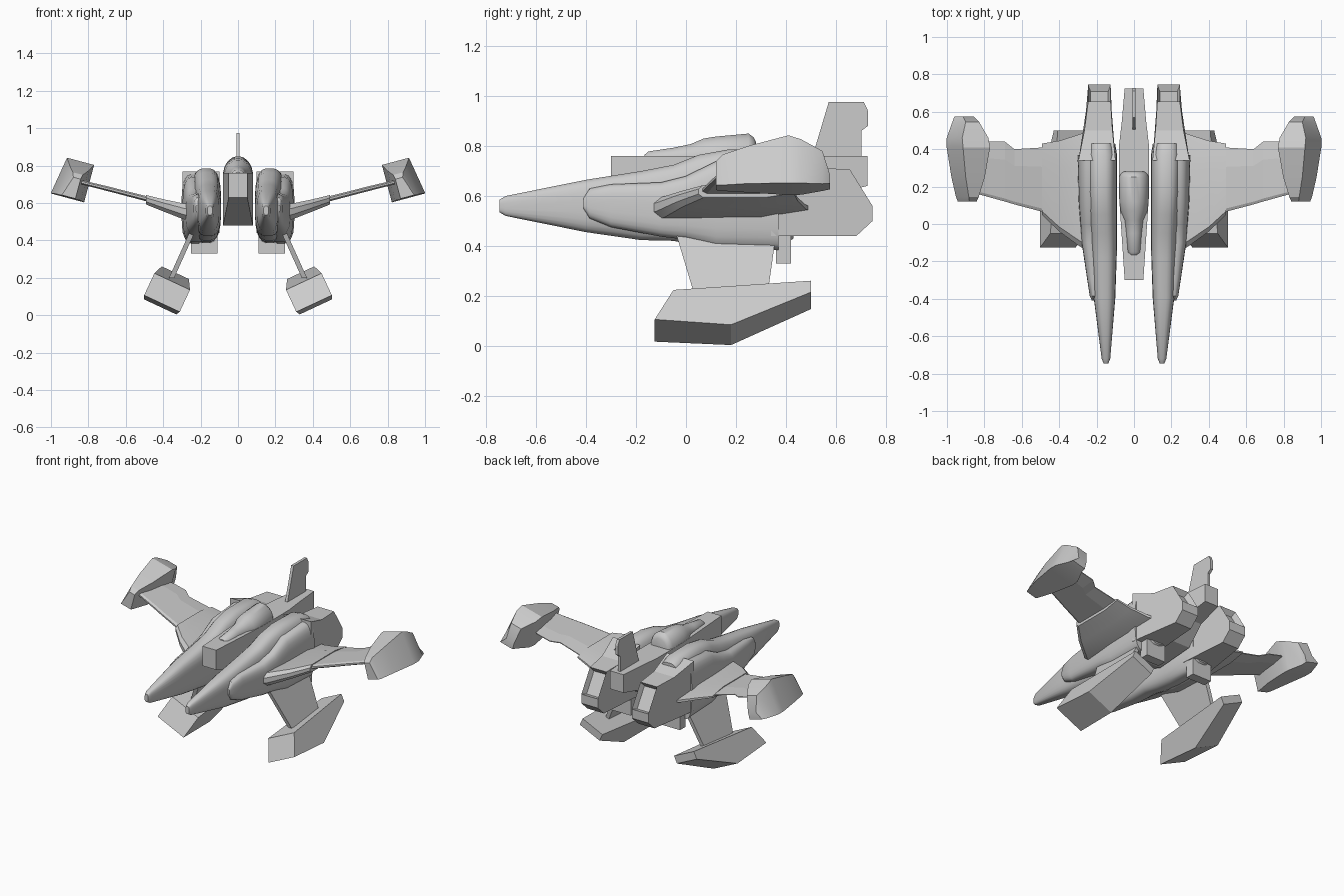
import bpy, bmesh, math
from mathutils import Vector

cube = bpy.data.objects.get("Cube")
if cube:
    bpy.data.objects.remove(cube, do_unlink=True)

GREY = (0.6, 0.6, 0.6, 1)
hull_grey = bpy.data.materials.new("hull_grey")
hull_grey.use_nodes = True
hull_grey.diffuse_color = GREY
hull_grey.node_tree.nodes["Principled BSDF"].inputs["Base Color"].default_value = GREY


def loft(name, rings, mirror=True, smooth=None, recess=None):
    """Skin a list of equal-length rings, cap both ends, mirror across x."""
    bm = bmesh.new()
    loops = [[bm.verts.new(p) for p in ring] for ring in rings]
    n = len(loops[0])
    for a, b in zip(loops, loops[1:]):
        for i in range(n):
            j = (i + 1) % n
            bm.faces.new((a[i], a[j], b[j], b[i]))
    bm.faces.new(loops[0])
    bm.faces.new(loops[-1])
    bmesh.ops.recalc_face_normals(bm, faces=bm.faces)
    if recess:
        chosen = [f for f in bm.faces if recess(f)]
        bmesh.ops.inset_individual(bm, faces=chosen, thickness=0.018)
        bmesh.ops.translate(bm, vec=(0, -0.03, -0.02),
                            verts=list({v for f in chosen for v in f.verts}))
    mesh = bpy.data.meshes.new(name)
    bm.to_mesh(mesh)
    bm.free()
    mesh.materials.append(hull_grey)
    obj = bpy.data.objects.new(name, mesh)
    bpy.context.collection.objects.link(obj)
    if smooth:
        mesh.shade_smooth()
        mesh.set_sharp_from_angle(angle=math.radians(smooth))
    if mirror:
        obj.modifiers.new("Mirror", "MIRROR")
    return obj


def oval(y, x0, x1, z0, z1, power=2.0, count=24):
    """Rounded-box cross-section at y."""
    ring = []
    for k in range(count):
        t = 2 * math.pi * (k + 0.5) / count
        c, s = math.cos(t), math.sin(t)
        ring.append(((x0 + x1) / 2 + (x1 - x0) / 2 * math.copysign(abs(c) ** (2 / power), c), y,
                     (z0 + z1) / 2 + (z1 - z0) / 2 * math.copysign(abs(s) ** (2 / power), s)))
    return ring


def box_ring(y, x0, x1, z0, z1):
    return [(x0, y, z0), (x1, y, z0), (x1, y, z1), (x0, y, z1)]


def tilted(origin, degrees):
    """Map local (u, y, v) to world, turned about the y axis."""
    c, s = math.cos(math.radians(degrees)), math.sin(math.radians(degrees))
    return lambda u, y, v: (origin[0] + u * c - v * s, y, origin[1] + u * s + v * c)


# Twin hulls with pointed noses
loft("hull", [oval(*r, power=3) for r in (
    (-.745, .137, .163, .535, .585), (-.72, .127, .173, .52, .6),
    (-.4, .1, .215, .455, .665), (-.18, .092, .225, .423, .7),
    (-.05, .09, .232, .42, .725), (.05, .09, .24, .4, .765),
    (.17, .09, .25, .39, .787), (.37, .09, .255, .385, .785),
    (.43, .1, .25, .43, .76))], smooth=35)

# Outer blisters
loft("hull_blister", [oval(*r, power=3.2) for r in (
    (-.41, .19, .225, .55, .59), (-.385, .17, .237, .51, .63),
    (-.3, .16, .25, .475, .647), (-.1, .16, .28, .437, .655),
    (0, .16, .287, .425, .68), (.12, .16, .296, .39, .74),
    (.37, .16, .302, .383, .757))], smooth=35)

# Engines with a recessed exhaust in the sloping rear face
side = ((.34, .44), (.68, .44), (.745, .5), (.745, .56), (.655, .705), (.5, .715), (.34, .77))
loft("engine", [[(x + lean * max(0, .6 - y), y, z) for y, z in side]
                for x, lean in ((.125, -.1), (.245, .2))],
     recess=lambda f: f.normal.y > .5 and f.normal.z > .3)
loft("belly_block", [box_ring(.36, .11, .25, .33, .5), box_ring(.42, .11, .25, .33, .5)])

# Central body, canopy and tail fin
loft("centre_body", [box_ring(y, -w, w, z, .76) for y, w, z in (
    (-.3, .05, .63), (.15, .08, .48), (.42, .08, .5), (.55, .065, .6), (.725, .05, .64))], mirror=False)
loft("canopy", [oval(y, -w, w, 1.5 - top, top) for y, w, top in (
    (-.165, .02, .765), (-.15, .035, .778), (-.05, .042, .793), (.02, .05, .808),
    (.07, .072, .83), (.12, .078, .838), (.25, .08, .85), (.27, .07, .835), (.28, .055, .815))],
     mirror=False, smooth=40)
fin = ((.5, .74), (.57, .975), (.71, .975), (.727, .94), (.727, .88), (.7, .86), (.7, .74))
loft("tail_fin", [[(x, y, z) for y, z in fin] for x in (-.009, .009)], mirror=False)


def wing_section(x, lead, trail, z, thick):
    """Blunt-nosed wing section at x."""
    h, chord = thick / 2, trail - lead
    return [(x, lead, z - h * .4), (x, lead, z + h * .4), (x, lead + .05 * chord, z + h),
            (x, lead + .7 * chord, z + h), (x, trail, z + h * .2), (x, trail, z - h * .2),
            (x, lead + .7 * chord, z - h), (x, lead + .05 * chord, z - h)]


# Wings
loft("inner_wing", [wing_section(*s) for s in (
    (.2, -.17, .52, .545, .09), (.29, -.12, .48, .555, .085),
    (.4, -.04, .445, .588, .065), (.493, .05, .43, .618, .05))], smooth=30)
loft("outer_wing", [wing_section(*s) for s in (
    (.47, .06, .41, .618, .028), (.64, .105, .4, .662, .026),
    (.69, .12, .44, .675, .026), (.78, .145, .44, .697, .024), (.87, .17, .4, .72, .024))])

# Wingtip pods
tip = tilted((.89, .72), 15)
loft("wingtip_pod", [[tip(u, y, v) for u, v in ((a, b), (c, b), (c - .035, d), (a, d))]
                     for y, a, c, b, d in (
    (.12, -.045, .03, -.088, .02), (.145, -.05, .04, -.09, .045), (.25, -.075, .065, -.09, .075),
    (.41, -.095, .09, -.095, .112), (.46, -.09, .09, -.095, .095),
    (.545, -.05, .06, -.09, .055), (.575, -.045, .05, -.085, -.04))], smooth=20)

# Lower struts and pods
strut = ((-.04, .45), (.035, .2), (.325, .2), (.36, .45))
loft("lower_strut", [[(.355 - (z - .2) * .45 + dx, y, z) for y, z in strut]
                     for dx in (-.014, .014)])
low = tilted((.32, 0), 25)
pod = ((-.125, .02), (.18, 0), (.5, .15), (.5, .2), (-.05, .15))
loft("lower_pod", [[low(u + taper * max(0, y), y, v) for y, v in pod]
                   for u, taper in ((0, .06), (.21, -.04))])
